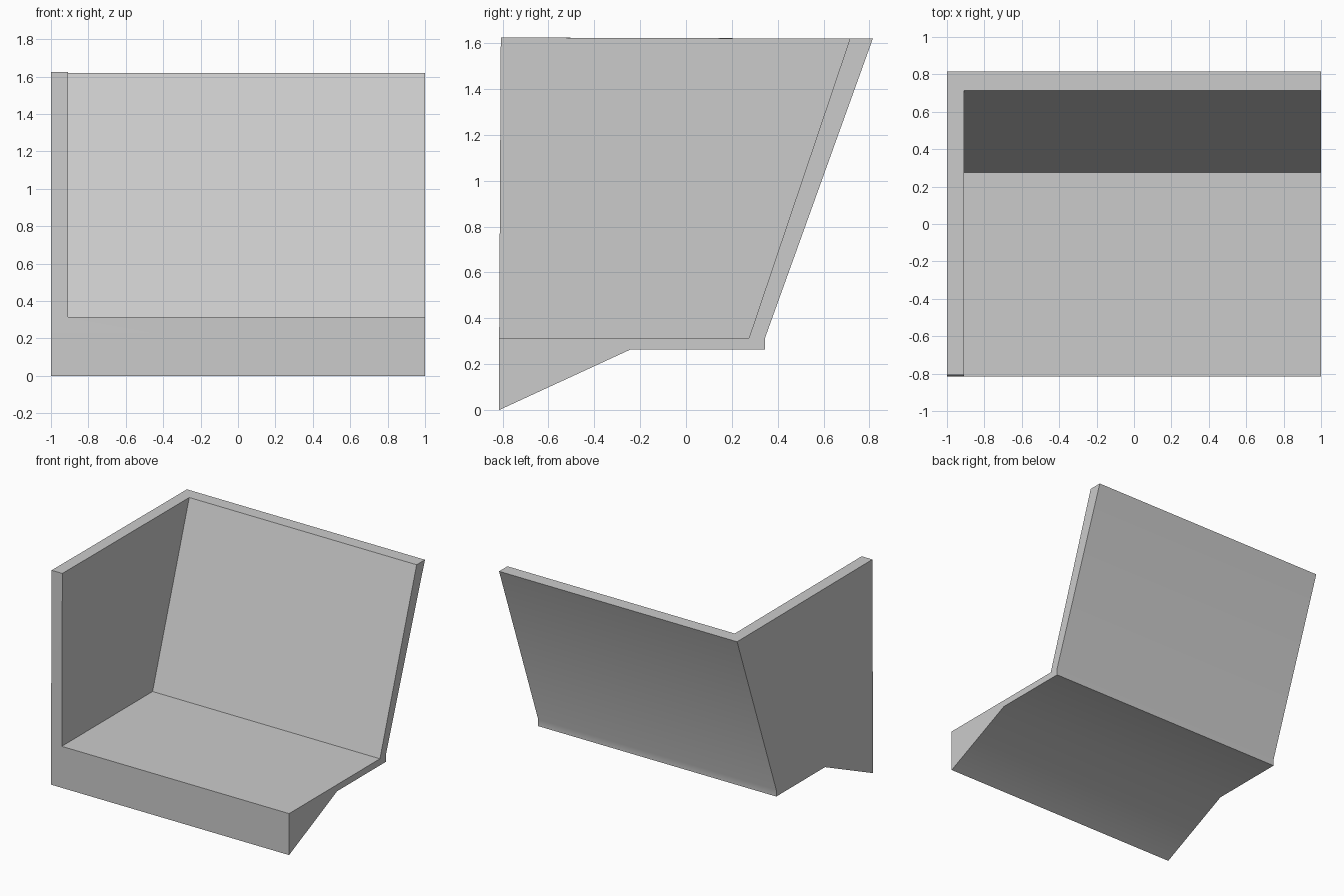
import bpy
import bmesh
import math

cube = bpy.data.objects.get("Cube")
if cube:
    bpy.data.objects.remove(cube, do_unlink=True)

# One plain grey for the whole shell
grey = bpy.data.materials.new("plain_grey")
grey.use_nodes = True
colour = (0.6, 0.6, 0.6, 1)
grey.diffuse_color = colour
grey.node_tree.nodes["Principled BSDF"].inputs["Base Color"].default_value = colour

# Side profile (y, z) of the seat, backrest and side wall
PROFILE = {
    "toe": (-0.815, 0.0),
    "knee": (-0.24, 0.265),
    "heel": (0.345, 0.265),
    "hip": (0.345, 0.315),
    "back_top": (0.815, 1.62),
    "inner_top": (0.715, 1.62),
    "crease": (0.275, 0.315),
    "lip": (-0.815, 0.315),
    "wall_top": (-0.808, 1.625),
}
# Outer side, inner face of the side wall, open side
STATION = {"outer": -1.0, "inner": -0.91, "open": 1.0}

bm = bmesh.new()
verts = {}


def face(*corners):
    """Make a face from 'station point' labels, sharing vertices."""
    loop = []
    for label in corners:
        if label not in verts:
            station, point = label.split()
            verts[label] = bm.verts.new((STATION[station], *PROFILE[point]))
        loop.append(verts[label])
    bm.faces.new(loop)


def strip(start, a, b):
    """Panel running from one station across to the open side."""
    face(f"{start} {a}", f"{start} {b}", f"open {b}", f"open {a}")


# Underside and outside of the backrest
underside = ["toe", "knee", "heel", "hip", "back_top"]
for a, b in zip(underside, underside[1:]):
    strip("outer", a, b)

# Backrest front and seat top
strip("inner", "inner_top", "crease")
strip("inner", "crease", "lip")

# Open end and outer side of the wall
face(*(f"open {p}" for p in underside + ["inner_top", "crease", "lip"]))
face(*(f"outer {p}" for p in underside + ["wall_top", "lip"]))

# Inner side, front edge and top rim of the wall, and the seat front
face(*(f"inner {p}" for p in ["wall_top", "inner_top", "crease", "lip"]))
face("outer lip", "outer wall_top", "inner wall_top", "inner lip")
face("outer toe", "outer lip", "inner lip", "open lip", "open toe")
face("outer back_top", "open back_top", "open inner_top",
     "inner inner_top", "inner wall_top", "outer wall_top")

bmesh.ops.recalc_face_normals(bm, faces=bm.faces[:])
mesh = bpy.data.meshes.new("corner_seat")
bm.to_mesh(mesh)
bm.free()
mesh.materials.append(grey)

seat = bpy.data.objects.new("corner_seat", mesh)
bpy.context.collection.objects.link(seat)
bpy.context.view_layer.objects.active = seat
seat.select_set(True)
bpy.ops.object.shade_smooth_by_angle(angle=math.radians(30))
